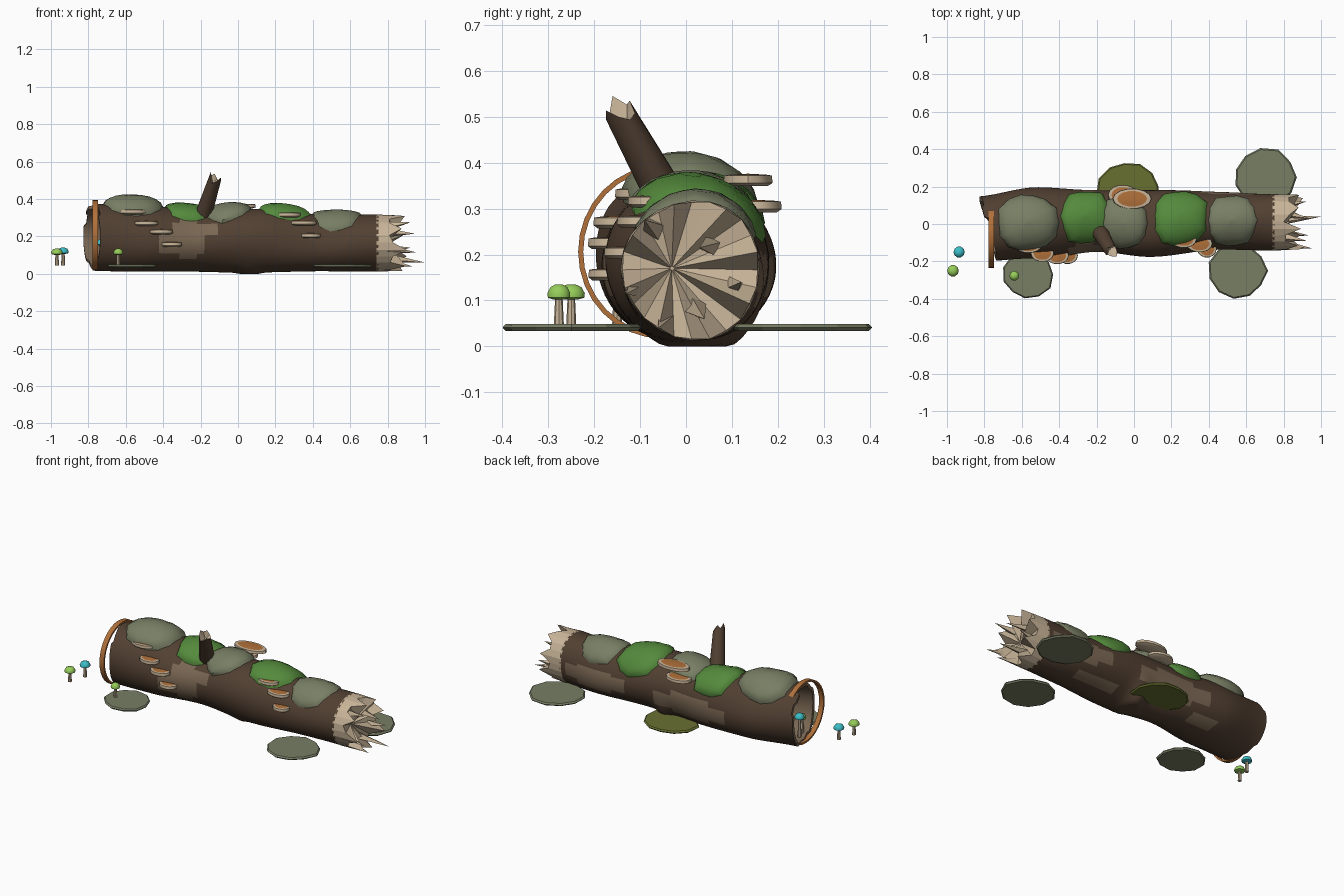
import bpy, bmesh, random
from math import sin, cos, pi, radians, degrees, asin, exp, sqrt
from mathutils import Vector

random.seed(4)
if "Cube" in bpy.data.objects:
    bpy.data.objects.remove(bpy.data.objects["Cube"])


def material(name, r, g, b):
    m = bpy.data.materials.new(name)
    m.use_nodes = True
    col = [((c / 255 + 0.055) / 1.055) ** 2.4 for c in (r, g, b)] + [1]
    m.diffuse_color = col
    m.node_tree.nodes["Principled BSDF"].inputs["Base Color"].default_value = col
    return m


BARK = material("dark bark", 82, 64, 50)
BARE = material("bare bark", 122, 103, 83)
WOOD = material("pale wood", 200, 180, 152)
ORANGE = material("orange", 176, 112, 58)
GREEN = material("green moss", 84, 138, 60)
GREY = material("grey moss", 120, 126, 100)
OLIVE = material("olive moss", 104, 112, 48)
CYAN = material("cyan cap", 60, 190, 200)
LIME = material("lime cap", 150, 205, 90)


def loft(name, rings, mats, rule=None, smooth=True, start=True, end=True):
    """Skin a list of equal rings; rule(ring, segment) gives the material slot."""
    bm = bmesh.new()
    rows = [[bm.verts.new(p) for p in ring] for ring in rings]
    n = len(rows[0])
    for i in range(len(rows) - 1):
        for j in range(n):
            k = (j + 1) % n
            f = bm.faces.new((rows[i][j], rows[i][k], rows[i + 1][k], rows[i + 1][j]))
            f.material_index = rule(i, j) if rule else 0
    for flag, row, i in ((start, rows[0], 0), (end, rows[-1], len(rows) - 1)):
        if flag:
            f = bm.faces.new(row)
            f.material_index = rule(i, 0) if rule else 0
    bmesh.ops.recalc_face_normals(bm, faces=bm.faces)
    me = bpy.data.meshes.new(name)
    bm.to_mesh(me)
    bm.free()
    for m in mats:
        me.materials.append(m)
    ob = bpy.data.objects.new(name, me)
    bpy.context.collection.objects.link(ob)
    if smooth:
        bpy.ops.object.select_all(action="DESELECT")
        ob.select_set(True)
        bpy.context.view_layer.objects.active = ob
        bpy.ops.object.shade_smooth_by_angle(angle=radians(40))
    return ob


def disc(c, rx, ry, z, n, jag=None):
    return [(c[0] + rx * cos(2 * pi * j / n) * (jag[j] if jag else 1),
             c[1] + ry * sin(2 * pi * j / n) * (jag[j] if jag else 1), z) for j in range(n)]


# Trunk shape: x, centre y, centre z, half width, half height
KEYS = [(-0.85, -0.03, 0.2, 0.175, 0.18), (-0.5, 0.005, 0.185, 0.19, 0.177),
        (-0.2, 0.02, 0.172, 0.165, 0.16), (0.1, 0.0, 0.18, 0.178, 0.17),
        (0.5, 0.018, 0.16, 0.153, 0.15), (0.78, 0.012, 0.167, 0.15, 0.152)]


def section(x):
    x = min(max(x, -0.849), 0.779)
    for a, b in zip(KEYS, KEYS[1:]):
        if a[0] <= x <= b[0]:
            t = (x - a[0]) / (b[0] - a[0])
            t = t * t * (3 - 2 * t)
            return [u + (v - u) * t for u, v in zip(a[1:], b[1:])]


def surf(x, a, extra=0.0, scale=1.0):
    """Point on the trunk at angle a (0 back, pi/2 top, pi front)."""
    cy, cz, ry, rz = section(x)
    knot = 0.035 * exp(-((x - 0.06) / 0.05) ** 2) * max(0, cos(a + 1.15)) ** 4
    e = extra + knot + 0.004 * sin(3 * a + 7 * x)
    return Vector((x, cy + (ry * scale + e) * cos(a), max(0.0, cz + (rz * scale + e) * sin(a))))


def front_angle(x, z):
    _, cz, _, rz = section(x)
    return pi - asin(max(-1, min(1, (z - cz) / rz)))


# Hollow trunk with a ragged rim and stepped patches of bare bark
N, COLS, END = 60, 80, 0.75
jags = [random.choice((-0.012, 0, 0.008)) for _ in range(N // 4)]
ANG = [2 * pi * j / N for j in range(N)]
RIM = [-0.77 - 0.045 * cos(a) + jags[j // 4] for j, a in enumerate(ANG)]


def trunk_ring(t, scale):
    return [surf(RIM[j] + (END - RIM[j]) * t, a, 0, scale) for j, a in enumerate(ANG)]


PATCHES = [(-0.38, -0.13, 140, 168), (-0.46, -0.2, 168, 204), (-0.34, -0.24, 132, 212),
           (0.3, 0.7, -18, 10), (0.4, 0.62, -34, 18), (-0.37, 0.12, -24, 6),
           (-0.25, 0.0, -40, 16), (-0.45, -0.28, 290, 318), (0.2, 0.5, 285, 312)]
INNER = 12


def trunk_rule(i, j):
    if i < INNER:
        return 1
    x = -0.77 + (END + 0.77) * (i - INNER) / COLS
    d = j * 360 / N
    return int(any(p[0] < x < p[1] and (p[2] <= d < p[3] or p[2] <= d - 360 < p[3]) for p in PATCHES))


rings = [trunk_ring(0.9 * (1 - i / (INNER - 1)), 0.9) for i in range(INNER)]
rings += [trunk_ring(i / COLS, 1) for i in range(COLS + 1)]
loft("hollow_trunk", rings, [BARK, BARE], trunk_rule, end=False)

# Broken end: ragged collar falling back to the core
S = 24
teeth = [0.06 + (0.07 if j % 3 == 1 else 0) + random.uniform(0, 0.035) for j in range(S)]
A = [2 * pi * j / S for j in range(S)]
collar = [[surf(0.74, a, 0.001) for a in A],
          [surf(0.74, a, -0.003 + 0.003 * (j % 2)) + Vector((teeth[j], 0, 0)) for j, a in enumerate(A)],
          [Vector((0.79, -0.03 + 0.004 * cos(a), 0.17 + 0.004 * sin(a))) for a in A]]
loft("broken_end", collar, [WOOD], smooth=False, start=False)

# Splinters sticking out of the break
for y, z, tip in ((-0.07, 0.255, (0.92, -0.09, 0.275)), (0.055, 0.22, (0.94, 0.03, 0.215)),
                  (-0.11, 0.13, (0.95, -0.13, 0.115)), (0.02, 0.085, (1.0, 0.04, 0.06)),
                  (0.1, 0.13, (0.92, 0.12, 0.14)), (-0.05, 0.06, (0.93, -0.06, 0.04))):
    base = [Vector((0.8, y + 0.025 * cos(q), z + 0.025 * sin(q))) for q in (0.3, 1.9, 3.5, 5.1)]
    t = Vector(tip)
    loft("splinter", [base, [t + (b - Vector((0.8, y, z))) * 0.03 for b in base]], [WOOD], smooth=False)

# Broken branch with a ragged pale tip
a0, a1 = Vector((-0.19, -0.03, 0.3)), Vector((-0.122, -0.146, 0.51))
axis = (a1 - a0).normalized()
u = axis.cross(Vector((0, 1, 0))).normalized()
v = axis.cross(u)


def branch_ring(c, r, up=None):
    return [c + u * r * cos(2 * pi * j / 10) + v * r * sin(2 * pi * j / 10)
            + axis * (up[j] if up else 0) for j in range(10)]


tips = [0.03, 0.005, -0.02, 0.0, 0.025, 0.0, -0.02, -0.015, 0.01, 0.0]
loft("branch_stub", [branch_ring(a0, 0.046), branch_ring(a1, 0.033, tips),
                     branch_ring(a1 - axis * 0.03, 0.006)], [BARK, WOOD], lambda i, j: int(i > 0))

# Orange hoop around the hollow end
hoop = []
for dx, r in ((-0.015, 0.178), (-0.015, 0.189), (0.015, 0.189), (0.015, 0.178), (-0.015, 0.178)):
    hoop.append([(-0.763 + dx, -0.052 + (r - 0.006) * cos(2 * pi * j / 32),
                  0.206 + r * sin(2 * pi * j / 32)) for j in range(32)])
loft("hoop", hoop, [ORANGE], start=False, end=False)

# Moss cushions draped over the top: x, y, half length, half width, height
for x, y, rx, ry, h, m in ((-0.57, 0.01, 0.165, 0.17, 0.065, GREY), (-0.26, 0.04, 0.135, 0.165, 0.048, GREEN),
                           (-0.055, 0.005, 0.13, 0.155, 0.052, GREY), (0.25, 0.045, 0.15, 0.175, 0.046, GREEN),
                           (0.525, 0.02, 0.135, 0.17, 0.036, GREY)):
    wob = [random.uniform(0.92, 1.06) for _ in range(14)]
    rings = []
    for r in (0.02, 0.3, 0.55, 0.75, 0.9, 1.0):
        ring = []
        for j in range(14):
            q = 2 * pi * j / 14
            k = r * wob[j] / max(abs(cos(q)), abs(sin(q))) ** 0.35
            px = x + rx * k * cos(q)
            cy, _, half, _ = section(px)
            ring.append(surf(px, pi / 2 - (y - cy + ry * k * sin(q)) / half, h * sqrt(1 - r * r) - 0.006))
        rings.append(ring)
    loft("moss_cushion", rings, [m], end=False)

# Flat ground patches
for x, y, rx, ry, m, rough in ((0.555, -0.25, 0.155, 0.15, GREY, 0.05), (0.7, 0.25, 0.165, 0.155, GREY, 0.05),
                               (-0.03, 0.2, 0.165, 0.145, OLIVE, 0.14), (-0.565, -0.27, 0.135, 0.13, GREY, 0.05)):
    n = 11
    w = [random.uniform(1 - rough, 1 + rough) for _ in range(n)]
    loft("ground_patch", [disc((x, y), rx * k, ry * k, z, n, w) for k, z in
                          ((0.95, 0.033), (1, 0.041), (0.95, 0.049))], [m], smooth=False)


# Bracket fungi: pale shelf with an orange top
def bracket(c, rx, ry):
    layers = ((0.8, -0.013), (1, -0.006), (0.97, 0.01), (0.76, 0.012), (0.05, 0.014))
    loft("bracket_fungus", [disc(c, rx * k, ry * k, c[2] + z, 14) for k, z in layers],
         [WOOD, ORANGE], lambda i, j: int(i >= 3))


for x, z, rx in ((-0.565, 0.33, 0.075), (-0.49, 0.272, 0.062), (-0.41, 0.225, 0.062), (-0.355, 0.157, 0.055),
                 (0.265, 0.312, 0.07), (0.35, 0.272, 0.07), (0.39, 0.205, 0.052)):
    bracket(surf(x, front_angle(x, z)), rx, 0.046)
bracket((-0.01, 0.135, 0.362), 0.105, 0.055)
bracket((-0.06, 0.155, 0.305), 0.08, 0.055)


# Small toadstools
def toadstool(x, y, z, h, r, m):
    loft("toadstool_stem", [disc((x, y), k, k, q, 8) for k, q in
                            ((0.011, z), (0.008, z + h))], [WOOD])
    loft("toadstool_cap", [disc((x, y), r * k, r * k, z + h + q, 10) for k, q in
                           ((0.5, -0.008), (0.97, -0.004), (1, 0.006), (0.75, 0.019), (0.3, 0.025))], [m])


for spec in ((-0.968, -0.25, 0.045, 0.065, 0.031, LIME), (-0.935, -0.15, 0.045, 0.07, 0.03, CYAN),
             (-0.64, -0.277, 0.045, 0.065, 0.026, LIME), (-0.73, -0.06, 0.04, 0.12, 0.028, CYAN),
             (-0.72, -0.1, 0.04, 0.1, 0.022, LIME)):
    toadstool(*spec)
